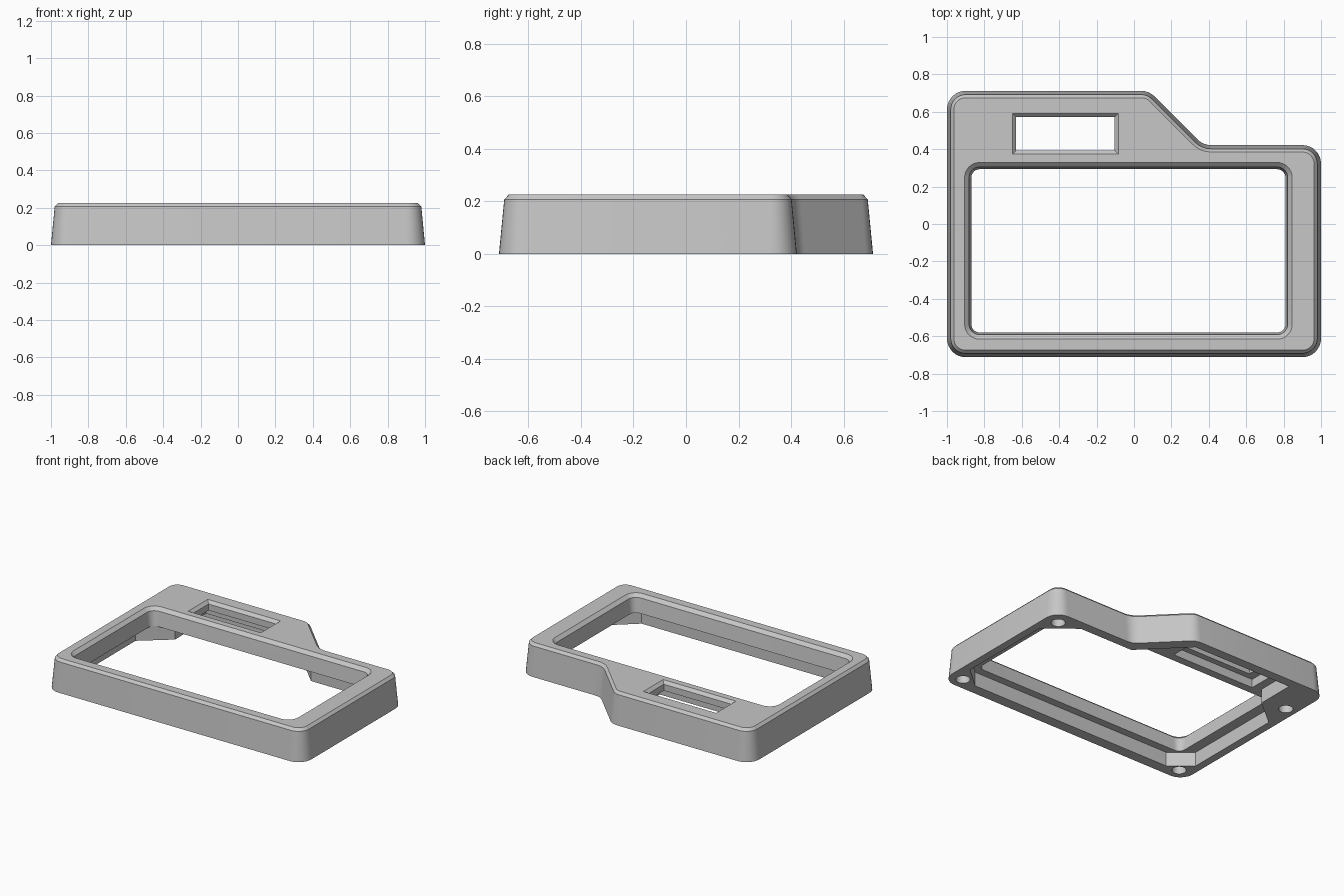
import bpy, bmesh, math
from mathutils import Vector

cube = bpy.data.objects.get("Cube")
if cube:
    bpy.data.objects.remove(cube, do_unlink=True)

GREY = (0.57, 0.57, 0.57, 1)
grey = bpy.data.materials.new("plain grey")
grey.use_nodes = True
grey.diffuse_color = GREY
grey.node_tree.nodes["Principled BSDF"].inputs["Base Color"].default_value = GREY


def outline(corners, radius, inset):
    """Counter-clockwise outline moved inward by inset, with rounded corners."""
    pts = [Vector(c) for c in corners]
    n = len(pts)
    dirs = [(pts[(i + 1) % n] - pts[i]).normalized() for i in range(n)]
    result = []
    for i in range(n):
        a, b = dirs[i - 1], dirs[i]
        na, nb = Vector((-a.y, a.x)), Vector((-b.y, b.x))
        corner = pts[i] + (na + nb) * inset / (1 + na.dot(nb))
        turn = math.atan2(a.cross(b), a.dot(b))
        side = 1 if turn > 0 else -1
        r = radius - side * inset if radius else 0
        if r <= 0:
            result.append(corner)
            continue
        start = corner - a * r * math.tan(abs(turn) / 2)
        centre = start + na * side * r
        steps = max(3, round(abs(turn) / math.radians(11)))
        for k in range(steps + 1):
            t = turn * k / steps
            c, s = math.cos(t), math.sin(t)
            v = start - centre
            result.append(centre + Vector((v.x * c - v.y * s, v.x * s + v.y * c)))
    return result


def loft(name, corners, radius, levels):
    """Closed solid through outlines given as (height, inset)."""
    bm = bmesh.new()
    rings = [[bm.verts.new((p.x, p.y, z)) for p in outline(corners, radius, inset)]
             for z, inset in levels]
    for low, high in zip(rings, rings[1:]):
        for i in range(len(low)):
            j = (i + 1) % len(low)
            bm.faces.new((low[i], low[j], high[j], high[i]))
    bm.faces.new(rings[0][::-1])
    bm.faces.new(rings[-1])
    mesh = bpy.data.meshes.new(name)
    bm.to_mesh(mesh)
    bm.free()
    obj = bpy.data.objects.new(name, mesh)
    bpy.context.collection.objects.link(obj)
    mesh.materials.append(grey)
    return obj


def box(x0, x1, y0, y1):
    return [(x0, y0), (x1, y0), (x1, y1), (x0, y1)]


TOP, CEILING, POCKET = 0.225, 0.1, 0.16

# Tapered shell with a stepped back edge and a chamfered top
shell = loft("case_shell",
             [(-1, -0.712), (1, -0.712), (1, 0.422), (0.37, 0.422), (0.08, 0.712), (-1, 0.712)],
             0.1, [(0, 0), (0.207, 0.02), (TOP, 0.037)])

# Hollow underside, leaving solid corner bosses
cutters = [loft("cavity_cutter",
                [(-0.8, -0.635), (0.79, -0.635), (0.945, -0.5), (0.945, 0.19),
                 (0.74, 0.355), (0.32, 0.355), (0.03, 0.645), (-0.75, 0.645),
                 (-0.75, 0.37), (-0.945, 0.21), (-0.945, -0.515)],
                0, [(-0.1, 0), (CEILING, 0)])]

# Deeper pocket under the display window
cutters.append(loft("pocket_cutter", box(-0.69, -0.04, 0.35, 0.63), 0,
                    [(-0.1, 0), (POCKET, 0)]))

# Large opening and small display window, both flared at the top
cutters.append(loft("opening_cutter", box(-0.87, 0.81, -0.58, 0.293), 0.045,
                    [(0.05, 0), (CEILING, 0), (0.203, -0.012), (TOP, -0.036), (0.3, -0.036)]))
cutters.append(loft("window_cutter", box(-0.63, -0.103, 0.393, 0.572), 0,
                    [(0.05, 0), (0.205, 0), (TOP, -0.02), (0.3, -0.02)]))

# Blind round holes in the bosses
for x, y in [(0.9, 0.32), (0.9, -0.625), (-0.9, -0.625), (-0.92, 0.41)]:
    ring = [(x + 0.046 * math.cos(math.tau * i / 32), y + 0.046 * math.sin(math.tau * i / 32))
            for i in range(32)]
    cutters.append(loft("hole_cutter", ring, 0, [(-0.1, 0), (0.08, 0)]))

bpy.ops.object.select_all(action="DESELECT")
shell.select_set(True)
bpy.context.view_layer.objects.active = shell
for cutter in cutters:
    cutter.hide_render = True
    mod = shell.modifiers.new("cut", "BOOLEAN")
    mod.operation = "DIFFERENCE"
    mod.solver = "EXACT"
    mod.object = cutter
    bpy.ops.object.modifier_apply(modifier=mod.name)
    bpy.data.objects.remove(cutter, do_unlink=True)

bpy.ops.object.shade_smooth_by_angle(angle=math.radians(16))
